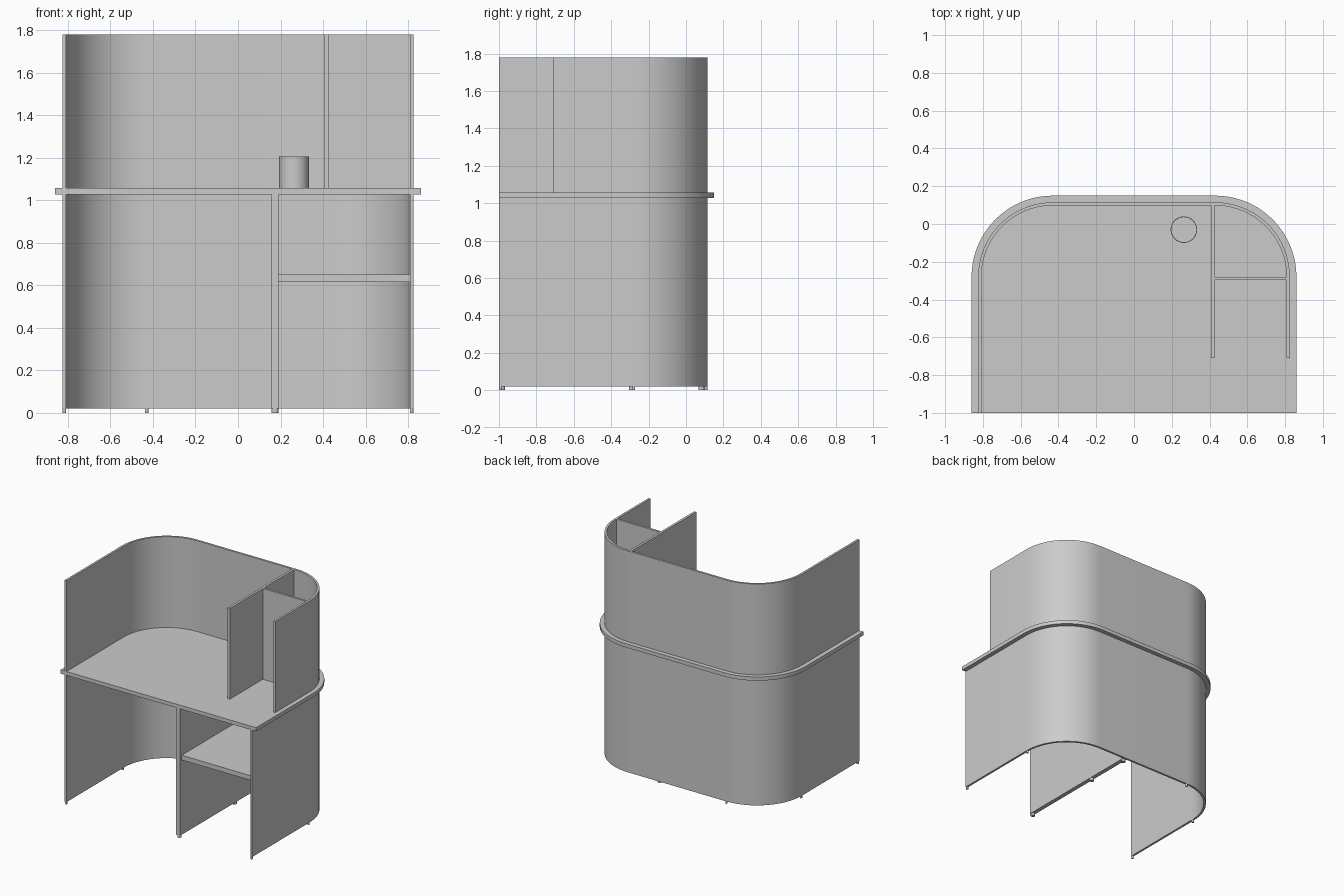
import bpy, bmesh
from math import pi, cos, sin, radians

cube = bpy.data.objects.get("Cube")
if cube:
    bpy.data.objects.remove(cube)

grey = bpy.data.materials.new("plain_grey")
grey.use_nodes = True
grey.diffuse_color = (0.6, 0.6, 0.6, 1)
grey.node_tree.nodes["Principled BSDF"].inputs["Base Color"].default_value = grey.diffuse_color

CORNER_X, CORNER_Y = 0.43, -0.28       # centre of the rounded back corners
R_TOP, R_OUT, R_IN = 0.43, 0.395, 0.378
FRONT = -1.0
FOOT, DESK_LOW, DESK_TOP, TOP = 0.02, 1.028, 1.058, 1.78


def finish(name, bm, smooth=False):
    bmesh.ops.recalc_face_normals(bm, faces=bm.faces)
    mesh = bpy.data.meshes.new(name)
    bm.to_mesh(mesh)
    bm.free()
    mesh.materials.append(grey)
    obj = bpy.data.objects.new(name, mesh)
    bpy.context.collection.objects.link(obj)
    if smooth:
        bpy.ops.object.select_all(action="DESELECT")
        obj.select_set(True)
        bpy.context.view_layer.objects.active = obj
        bpy.ops.object.shade_smooth_by_angle(angle=radians(30))
    return obj


def slab(name, outline, z0, z1):
    bm = bmesh.new()
    face = bm.faces.new([bm.verts.new((x, y, z0)) for x, y in outline])
    moved = bmesh.ops.extrude_face_region(bm, geom=[face])["geom"]
    bmesh.ops.translate(bm, vec=(0, 0, z1 - z0),
                        verts=[v for v in moved if isinstance(v, bmesh.types.BMVert)])
    return finish(name, bm, smooth=True)


def box(name, x0, x1, y0, y1, z0, z1):
    return slab(name, [(x0, y0), (x1, y0), (x1, y1), (x0, y1)], z0, z1)


def corner(r, steps=20):
    # back corner on the left side, from the side round to the back
    return [(CORNER_X + r * cos(i * pi / 2 / steps), CORNER_Y + r * sin(i * pi / 2 / steps))
            for i in range(steps + 1)]


def u_path(r, end_left, end_right):
    arc = corner(r)
    mirrored = [(-x, y) for x, y in reversed(arc)]
    return [(CORNER_X + r, end_left)] + arc + mirrored + [(-CORNER_X - r, end_right)]


def curved_wall(name, end_left, z0, z1):
    outer = u_path(R_OUT, end_left, FRONT)
    inner = u_path(R_IN, end_left, FRONT)
    return slab(name, outer + inner[::-1], z0, z1)


# Curved screens and worktop
curved_wall("lower_wall", FRONT, FOOT, DESK_LOW)
curved_wall("upper_wall", -0.71, DESK_TOP, TOP)
slab("worktop", u_path(R_TOP, FRONT, FRONT), DESK_LOW, DESK_TOP)

# Lower partition and the shelf that follows the curved wall
inner_x, inner_y = CORNER_X + R_IN, CORNER_Y + R_IN
box("lower_partition", 0.157, 0.191, FRONT, inner_y, FOOT, DESK_LOW)
slab("lower_shelf", [(0.191, -0.98), (inner_x, -0.98)] + corner(R_IN) + [(0.191, inner_y)],
     0.615, 0.652)

# Upper dividers
box("upper_divider", 0.407, 0.426, -0.71, inner_y, DESK_TOP, TOP)
box("upper_cross_panel", 0.426, inner_x, -0.297, -0.28, DESK_TOP, TOP)

# Hollow cup on the worktop
bm = bmesh.new()
bmesh.ops.create_cone(bm, cap_ends=True, segments=48, radius1=0.07, radius2=0.07, depth=0.147)
bmesh.ops.translate(bm, verts=bm.verts, vec=(0.264, -0.03, DESK_TOP + 0.0735))
top = [f for f in bm.faces if f.normal.z > 0.9]
bmesh.ops.inset_region(bm, faces=top, thickness=0.004)
moved = bmesh.ops.extrude_face_region(bm, geom=top)["geom"]
bmesh.ops.translate(bm, vec=(0, 0, -0.14),
                    verts=[v for v in moved if isinstance(v, bmesh.types.BMVert)])
bmesh.ops.delete(bm, geom=top, context="FACES_ONLY")
finish("cup", bm, smooth=True)

# Small round feet under the walls and the partition
wall_mid = (R_OUT + R_IN) / 2
side_x, back_y = CORNER_X + wall_mid, CORNER_Y + wall_mid
thin, thick = 0.0085, 0.016
feet = [(s * side_x, y, thin) for s in (-1, 1) for y in (FRONT + thin, CORNER_Y)]
feet += [(-CORNER_X, back_y, thin)]
feet += [(0.174, y, thick) for y in (FRONT + thick, CORNER_Y - 0.01, inner_y - thick)]
for i, (x, y, r) in enumerate(feet, 1):
    bm = bmesh.new()
    bmesh.ops.create_cone(bm, cap_ends=True, segments=16, radius1=r, radius2=r, depth=FOOT)
    bmesh.ops.translate(bm, verts=bm.verts, vec=(x, y, FOOT / 2))
    finish(f"foot_{i}", bm, smooth=True)
